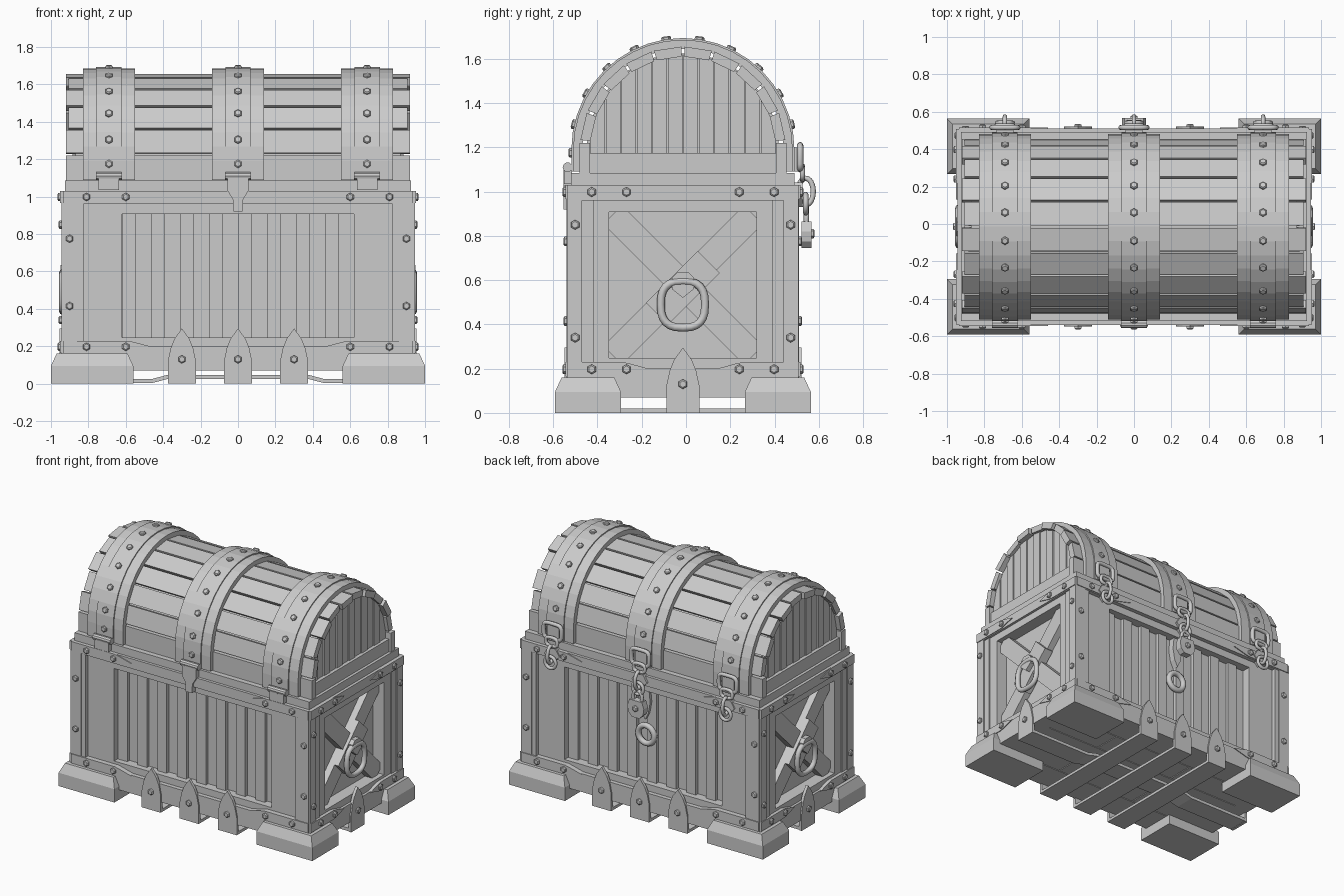
import bpy, bmesh
from math import sin, cos, pi, radians, sqrt
from mathutils import Matrix, Vector

if "Cube" in bpy.data.objects:
    bpy.data.objects.remove(bpy.data.objects["Cube"])

CY = -0.014                      # depth centre of the wooden body
T, R = Matrix.Translation, Matrix.Rotation
I = Matrix.Identity(4)


def finish(name, bm, M=I):
    bmesh.ops.recalc_face_normals(bm, faces=bm.faces)
    me = bpy.data.meshes.new(name)
    bm.to_mesh(me)
    bm.free()
    me.transform(M)
    ob = bpy.data.objects.new(name, me)
    bpy.context.collection.objects.link(ob)
    return ob


def loft(bm, rings, M=I):
    vs = [[bm.verts.new(M @ Vector(p)) for p in r] for r in rings]
    n = len(rings[0])
    for a, b in zip(vs, vs[1:]):
        for i in range(n):
            bm.faces.new((a[i], a[(i + 1) % n], b[(i + 1) % n], b[i]))
    bm.faces.new(vs[0])
    bm.faces.new(vs[-1])


def poly(bm, pts, y0, y1, M=I):
    loft(bm, [[(x, y, z) for x, z in pts] for y in (y0, y1)], M)


def box(bm, x0, x1, y0, y1, z0, z1, M=I):
    poly(bm, [(x0, z0), (x1, z0), (x1, z1), (x0, z1)], y0, y1, M)


def rivet(bm, x, y, z, M=I):
    hexa = lambda r: [(x + r * cos(k * pi / 3 + pi / 6), z + r * sin(k * pi / 3 + pi / 6)) for k in range(6)]
    loft(bm, [[(px, y + dy, pz) for px, pz in hexa(r)]
              for r, dy in ((.022, .005), (.022, -.009), (.015, -.014))], M)


def loop(bm, w, h, r, M, power=1.0, n=24, s=8):
    # closed tube in the local XZ plane; power < 1 squares it off
    f = lambda v: abs(v) ** power * (1 if v >= 0 else -1)
    path = [Vector((w * f(cos(2 * pi * i / n)), 0, h * f(sin(2 * pi * i / n)))) for i in range(n)]
    grid = []
    for i, p in enumerate(path):
        t = path[(i + 1) % n] - path[i - 1]
        nor = Vector((t.z, 0, -t.x)).normalized()
        grid.append([bm.verts.new(M @ (p + nor * r * cos(2 * pi * k / s) + Vector((0, r * sin(2 * pi * k / s), 0))))
                     for k in range(s)])
    for i in range(n):
        a, b = grid[i], grid[(i + 1) % n]
        for k in range(s):
            bm.faces.new((a[k], a[(k + 1) % s], b[(k + 1) % s], b[k])).smooth = True


# body core with board floor
bm = bmesh.new()
box(bm, -.84, .84, CY - .43, CY + .43, .09, 1.03)
for j in range(5):
    for k in range(3):
        o = .15 * (j % 2)
        xs = [-.92, -.4 + o, .25 + o, .92]
        y = CY - .51 + .204 * j
        box(bm, xs[k] + .003, xs[k + 1] - .003, y + .003, y + .201, .07, .1)
finish("body_core", bm)

# four walls: framing, fittings and rivets in local front coordinates
for side, ang in (("front", 0), ("right", 90), ("back", 180), ("left", -90)):
    long = side in ("front", "back")
    d, hw = (.525, .935) if long else (.945, .522)
    post = .86 if long else .455
    hole = .62 if long else .333
    pd = d - (.03 if long else .018)
    M = T((0, CY, 0)) @ R(radians(ang), 4, 'Z')
    # outer frame and inner panel
    bm = bmesh.new()
    box(bm, -hw, hw, -d, -d + .12, .07, .2)
    box(bm, -hw, hw, -d, -d + .12, .96, 1.03)
    box(bm, -post, post, -pd, -d + .12, .2, .248)
    box(bm, -post, post, -pd, -d + .12, .907, .96)
    for s in (-1, 1):
        box(bm, *sorted((s * post, s * hw)), -d, -d + .12, .2, .96)
        box(bm, *sorted((s * hole, s * post)), -pd, -d + .12, .248, .907)
    finish(side + "_frame", bm, M)
    # upright planks, or crossed braces on the ends
    bm = bmesh.new()
    if long:
        n, w = 16, 1.24 / 16
        for i in range(n):
            x = -.62 + w * i
            box(bm, x + .002, x + w - .002, -.455 + .025 * (i % 2), -.42, .24, .915)
        finish(side + "_planks", bm, M)
    else:
        for k, a in enumerate((45, -45)):
            B = T((0, 0, .578)) @ R(radians(a), 4, 'Y')
            box(bm, -.45, .45, -.895 + .008 * k, -.83, -.06, .06, B)
        box(bm, -.165, .165, -.918, -.85, -.07, .07, T((0, 0, .565)) @ R(radians(-45), 4, 'Y'))
        finish(side + "_cross_brace", bm, M)
        bm = bmesh.new()
        poly(bm, [(-.05, .56), (0, .52), (.05, .56), (.05, .61), (.025, .635), (-.025, .635), (-.05, .61)], -.95, -.9)
        loop(bm, .1, .105, .018, T((0, -.938, .49)), .75)
        finish(side + "_ring_handle", bm, M)
    # pointed corner straps
    bm = bmesh.new()
    L0, L1 = (.59, .46) if long else (.27, .145)
    for s in (-1, 1):
        for z in (.197, .998):
            poly(bm, [(s * hw, z - .032), (s * L0, z - .032), (s * (L0 - .03), z - .026), (s * L1, z),
                      (s * (L0 - .03), z + .026), (s * L0, z + .032), (s * hw, z + .032)], -d - .006, -d + .03)
            for x in ((.81, .6) if long else (.412, .255)):
                rivet(bm, s * x, -d - .006, z)
        for z in ((.415, .775) if long else (.34, .85)):
            rivet(bm, s * (.9 if long else .487), -d, z)
    # pointed bottom straps
    for x in ((-.3, 0, .3) if long else (0,)):
        half = [(.075, 0), (.075, .12), (.06, .19), (.04, .24)]
        poly(bm, [(x + a, b) for a, b in half] + [(x, .295)] + [(x - a, b) for a, b in half[::-1]],
             -d - .01, -d + .01)
        rivet(bm, x, -d - .01, .13)
    finish(side + "_metal_straps", bm, M)

# straps running under the floor
bm = bmesh.new()
for x in (-.3, 0, .3):
    box(bm, x - .075, x + .075, CY - .53, CY + .53, 0, .02)
top = [(-.95, .025), (-.46, .025), (-.38, .046), (.38, .046), (.46, .025), (.95, .025)]
poly(bm, top + [(x, z - .022) for x, z in top[::-1]], CY - .075, CY + .075)
finish("floor_straps", bm)

# chamfered corner feet
bm = bmesh.new()
for sx in (-1, 1):
    for sy in (-1, 1):
        loft(bm, [[(sx * x, CY + sy * y, z) for x, y in
                   ((.56 + i, .28 + i), (1 - i, .28 + i), (1 - i, .578 - i), (.56 + i, .578 - i))]
                  for i, z in ((0, 0), (0, .095), (.03, .16))])
finish("corner_feet", bm)

# lid: profiles live in local XZ and run along world x
LM = T((0, CY, 0)) @ R(pi / 2, 4, 'Z')
CZ = 1.19


def arc(r, n, a0=0, a1=180):
    return [(r * cos(radians(a0 + (a1 - a0) * i / n)), CZ + r * sin(radians(a0 + (a1 - a0) * i / n)))
            for i in range(n + 1)]


bm = bmesh.new()
box(bm, -.505, .505, -.925, .925, 1.02, 1.085)
finish("lid_rim", bm, LM)

bm = bmesh.new()
poly(bm, [(.43, 1.08)] + arc(.435, 20) + [(-.43, 1.08)], -.87, .87)
finish("lid_core", bm, LM)

# curved roof boards with gaps
bm = bmesh.new()
for i in range(10):
    a = 4.5 + 17.1 * i
    e = .92 if i % 2 else .905
    poly(bm, arc(.465, 1, a + .8, a + 16.3) + arc(.42, 1, a + 16.3, a + .8), -e, e)
for s in (-1, 1):
    box(bm, *sorted((s * .42, s * .468)), -.92, .92, 1.08, 1.22)
finish("lid_boards", bm, LM)

# end walls of the lid
bm = bmesh.new()
for s in (-1, 1):
    for i in range(12):
        y0, y1 = -.42 + .07 * i, -.35 + .07 * i
        h = lambda y: CZ + sqrt(max(.43 ** 2 - y * y, 0))
        e = .885 - .006 * (i % 2)
        poly(bm, [(y0 + .002, 1.08), (y1 - .002, 1.08), (y1 - .002, h(y1)), (y0 + .002, h(y0))],
             *sorted((s * .85, s * e)))
    box(bm, -.42, .42, *sorted((s * .85, s * .905)), 1.08, 1.175)
finish("lid_end_planks", bm, LM)

# three iron bands with rivets, front hinges and rear chains
for tag, x in (("left", -.69), ("middle", 0), ("right", .69)):
    bm = bmesh.new()
    for r, w in ((.496, .14), (.504, .068)):
        poly(bm, [(r, 1.09)] + arc(r, 20) + [(-r, 1.09)] + [(-.455, 1.09)] + arc(.455, 20)[::-1] + [(.455, 1.09)],
             -x - w, -x + w)
    finish(tag + "_lid_band", bm, LM)
    bm = bmesh.new()
    for i in range(10):
        a = 13.05 + 17.1 * i
        N = R(radians(a), 4, 'X')
        rivet(bm, 0, -.503, 0, T((x, CY, CZ)) @ R(-radians(a), 4, 'X'))
    for rz in (0, pi):
        F = T((x, CY, 0)) @ R(rz, 4, 'Z')
        rivet(bm, 0, -.503, 1.175, F)
    finish(tag + "_band_rivets", bm)

    bm = bmesh.new()
    F = T((x, CY, 0))
    oct_ = [(.022 * cos(k * pi / 5), .022 * sin(k * pi / 5)) for k in range(10)]
    loft(bm, [[(u, -.521 + a, 1.11 + b) for a, b in oct_] for u in (-.07, .07)], F)
    if tag == "middle":
        half = [(.055, 1.1), (.055, 1.03), (.028, .985), (.025, .92)]
        poly(bm, half + [(-a, b) for a, b in half[::-1]], -.54, -.5, F)
    else:
        box(bm, -.055, .055, -.538, -.5, 1.035, 1.1, F)
    finish(tag + "_front_hinge", bm)

    bm = bmesh.new()
    B = T((x, CY, 0)) @ R(pi, 4, 'Z')
    S = R(pi / 2, 4, 'Z')
    box(bm, -.045, .045, -.525, -.49, 1.09, 1.2, B)
    loop(bm, .07, .055, .014, B @ T((0, -.53, 1.155)), .45)
    loop(bm, .045, .03, .012, B @ T((0, -.54, 1.085)), .7)
    loop(bm, .034, .06, .012, B @ T((0, -.555, 1.0)) @ S)
    loop(bm, .042, .042, .012, B @ T((0, -.555, .945)))
    poly(bm, [(-.06, .99), (0, .93), (.06, .99), (.03, 1.04), (-.03, 1.04)], -.54, -.5, B)
    finish(tag + "_buckle_and_chain", bm)

# padlock, spear plate and ring at the back
B = T((0, CY, 0)) @ R(pi, 4, 'Z')
bm = bmesh.new()
half = [(.03, .745), (.058, .775), (.065, .82), (.05, .865)]
poly(bm, half + [(-a, b) for a, b in half[::-1]], -.582, -.535)
loop(bm, .035, .05, .012, T((0, -.558, .88)))
rivet(bm, 0, -.58, .81)
finish("padlock", bm, B)
bm = bmesh.new()
half = [(.03, .92), (.04, .82), (.025, .74)]
poly(bm, half + [(0, .69)] + [(-a, b) for a, b in half[::-1]], -.475, -.43)
loop(bm, .063, .063, .02, T((0, -.46, .58)))
finish("back_spear_and_ring", bm, B)
